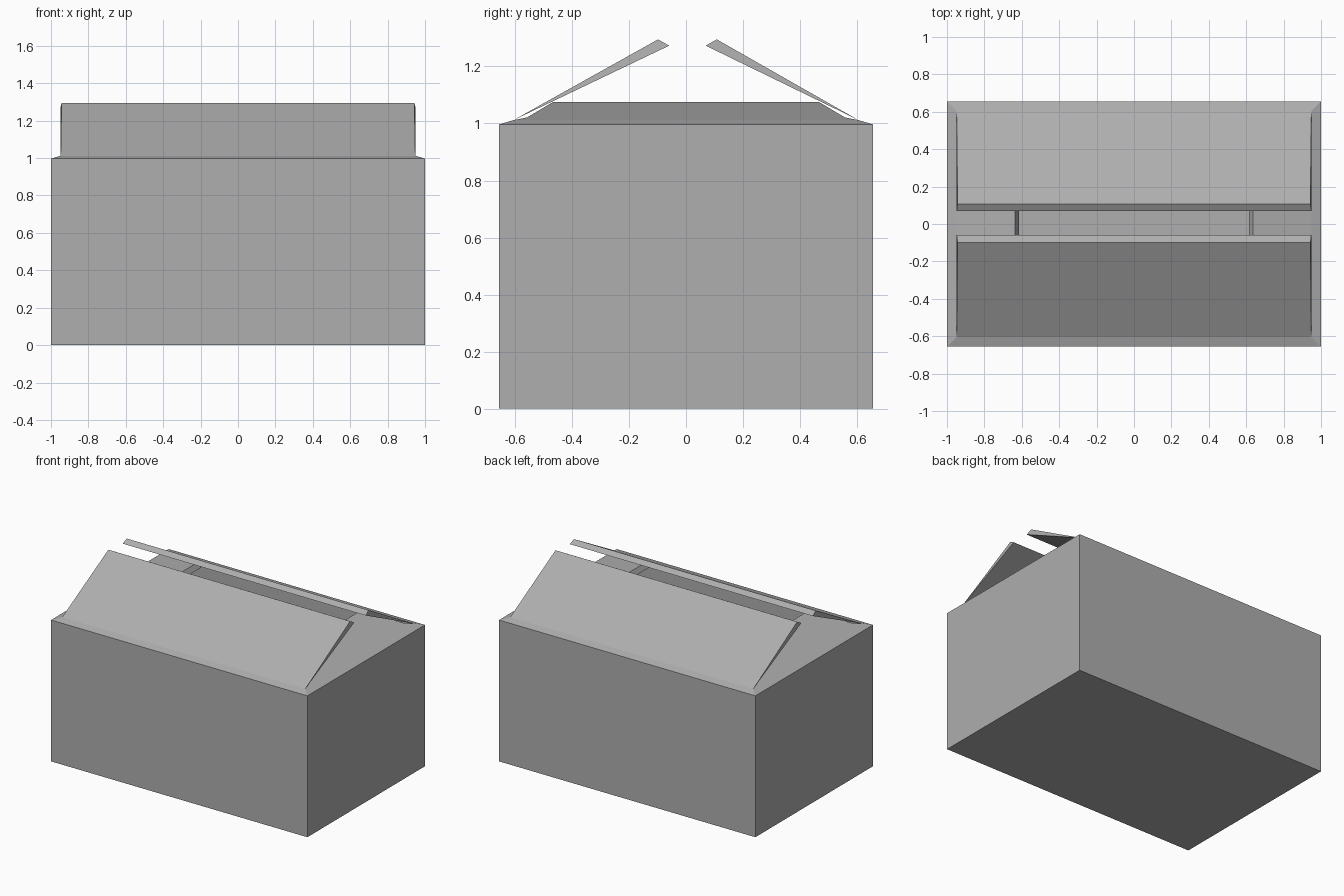
import bpy, bmesh

if "Cube" in bpy.data.objects:
    bpy.data.objects.remove(bpy.data.objects["Cube"], do_unlink=True)

COLOUR = (0.425, 0.425, 0.425, 1)
grey = bpy.data.materials.new("plain grey")
grey.use_nodes = True
grey.diffuse_color = COLOUR
grey.node_tree.nodes["Principled BSDF"].inputs["Base Color"].default_value = COLOUR


def loft(name, rings):
    """Skin a series of four-point rings and cap both ends."""
    bm = bmesh.new()
    loops = [[bm.verts.new(p) for p in ring] for ring in rings]
    for a, b in zip(loops, loops[1:]):
        for i in range(4):
            j = (i + 1) % 4
            bm.faces.new((a[i], a[j], b[j], b[i]))
    bm.faces.new(loops[0])
    bm.faces.new(loops[-1])
    bmesh.ops.remove_doubles(bm, verts=bm.verts, dist=0.0005)
    bmesh.ops.recalc_face_normals(bm, faces=bm.faces)
    mesh = bpy.data.meshes.new(name)
    bm.to_mesh(mesh)
    bm.free()
    mesh.materials.append(grey)
    obj = bpy.data.objects.new(name, mesh)
    bpy.context.collection.objects.link(obj)
    return obj


def rectangle(hx, hy, z):
    return [(-hx, -hy, z), (hx, -hy, z), (hx, hy, z), (-hx, hy, z)]


# Hollow box: outer wall, sloped rim, inner wall, inside floor
loft("box_body", [rectangle(1.0, 0.655, 0), rectangle(1.0, 0.655, 0.997),
                  rectangle(0.948, 0.605, 1.012), rectangle(0.948, 0.605, 0.05)])


def flap(name, sections, place):
    """Wedge flap; each section is (top out, z, half width), (underside out, z, half width)."""
    loft(name, [[place(ut, -wt, zt), place(ut, wt, zt),
                 place(ul, wl, zl), place(ul, -wl, zl)]
                for (ut, zt, wt), (ul, zl, wl) in sections])


# Long flaps fold up steeply and thicken towards the free edge
hinge = (0.605, 1.012, 0.948)
for name, side, tip in (("front_flap", -1, 0.098), ("back_flap", 1, 0.108)):
    sections = [(hinge, hinge), ((tip, 1.295, 0.943), (tip - 0.039, 1.273, 0.948))]
    flap(name, sections, lambda u, v, z: (v, side * u, z))

# Short end flaps lie almost flat, with notched corners at the hinge
hinge = (0.948, 1.012, 0.605)
sections = [(hinge, hinge),
            ((0.90, 1.021, 0.558), (0.90, 1.016, 0.558)),
            ((0.636, 1.075, 0.467), (0.616, 1.04, 0.467))]
for name, side in (("left_flap", 1), ("right_flap", -1)):
    flap(name, sections, lambda u, v, z: (side * u, v, z))
